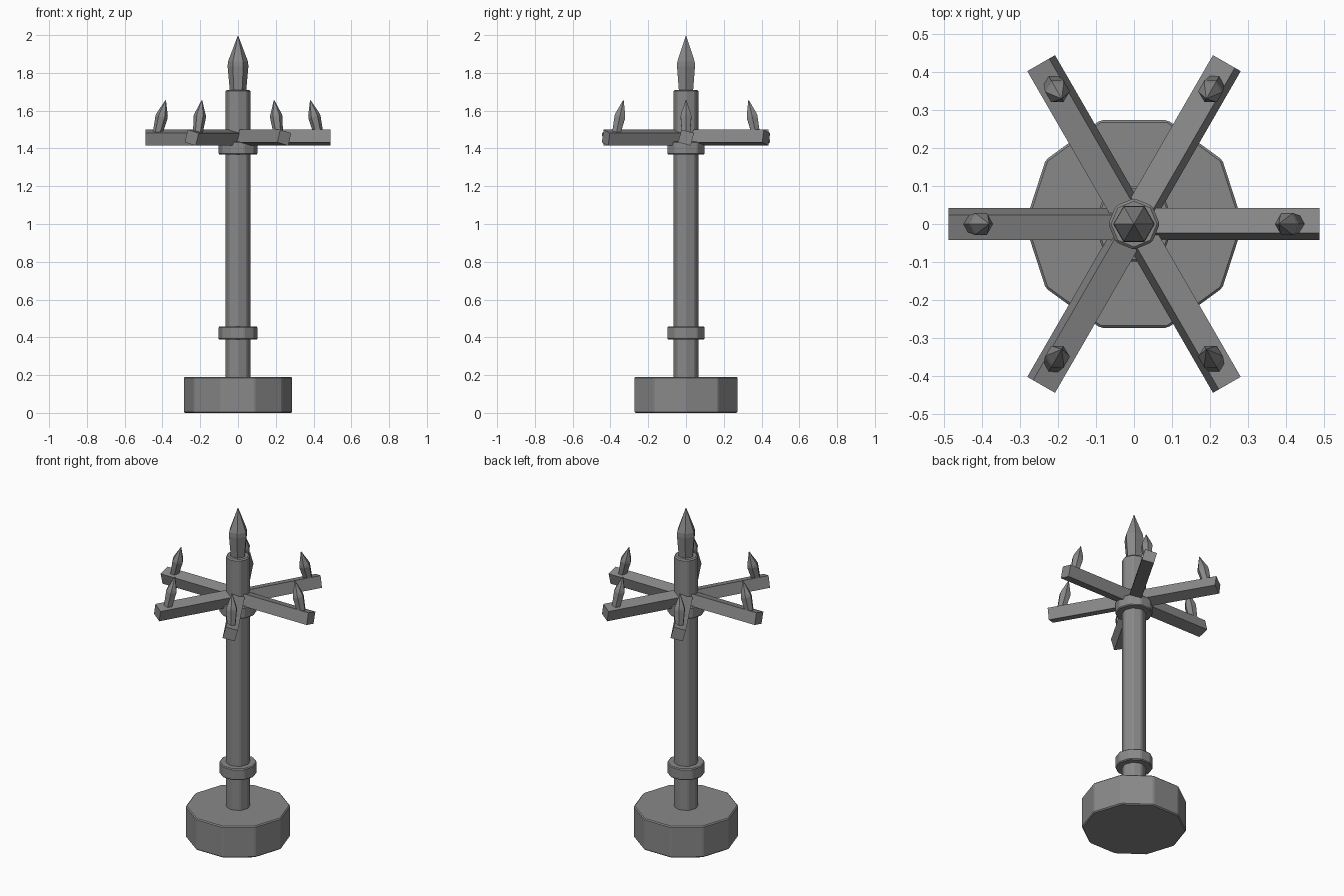
import bpy, bmesh, math
from mathutils import Matrix

if "Cube" in bpy.data.objects:
    bpy.data.objects.remove(bpy.data.objects["Cube"])

iron = bpy.data.materials.new("dark grey iron")
iron.diffuse_color = (0.25, 0.25, 0.25, 1)
iron.use_nodes = True
iron.node_tree.nodes["Principled BSDF"].inputs["Base Color"].default_value = iron.diffuse_color


def finish(name, bm, bevel=0):
    """Turn a bmesh into a flat-shaded object, with optional chamfered edges."""
    bmesh.ops.recalc_face_normals(bm, faces=bm.faces)
    mesh = bpy.data.meshes.new(name)
    bm.to_mesh(mesh)
    bm.free()
    mesh.materials.append(iron)
    obj = bpy.data.objects.new(name, mesh)
    bpy.context.collection.objects.link(obj)
    if bevel:
        mod = obj.modifiers.new("chamfer", 'BEVEL')
        mod.width = bevel
        mod.segments = 1
    return obj


def lathe(name, profile, sides, bevel=0, matrix=Matrix()):
    """Stack polygon rings from (radius, height) pairs; radius 0 closes to a point."""
    bm = bmesh.new()
    rings = []
    for r, z in profile:
        if r == 0:
            rings.append([bm.verts.new((0, 0, z))])
        else:
            rings.append([bm.verts.new((r * math.cos(math.tau * i / sides),
                                        r * math.sin(math.tau * i / sides), z))
                          for i in range(sides)])
    for a, b in zip(rings, rings[1:]):
        for i in range(sides):
            j = (i + 1) % sides
            bm.faces.new((a[i], a[j], b[0]) if len(b) == 1 else (a[i], a[j], b[j], b[i]))
    for ring in (rings[0], rings[-1]):
        if len(ring) > 1:
            bm.faces.new(ring)
    bm.transform(matrix)
    return finish(name, bm, bevel)


# Ten-sided base and collars, eight-sided pole
lathe("base", [(0.288, 0.0), (0.288, 0.19)], 10, 0.006)
lathe("pole", [(0.068, 0.17), (0.068, 1.71)], 8, 0.007)
lathe("lower_collar", [(0.104, 0.388), (0.104, 0.457)], 10, 0.005)
lathe("upper_collar", [(0.104, 1.368), (0.104, 1.437)], 10, 0.005)

# Hexagonal finial
lathe("finial", [(0.042, 1.69), (0.055, 1.835), (0.053, 1.86), (0, 2.0)], 6)

# Six radial beams, each rolled about its length, with an inward-leaning spike
for k in range(6):
    turn = Matrix.Rotation(math.radians(60 * k), 4, 'Z')
    bm = bmesh.new()
    bmesh.ops.create_cube(bm, size=1)
    bm.transform(turn @ Matrix.Translation((0.25, 0, 1.457))
                 @ Matrix.Rotation(math.radians(-15), 4, 'X')
                 @ Matrix.Diagonal((0.48, 0.069, 0.069, 1)))
    finish(f"beam_{k + 1}", bm)
    lathe(f"spike_{k + 1}", [(0.024, 0), (0.033, 0.105), (0.03, 0.12), (0, 0.2)], 6,
          matrix=turn @ Matrix.Translation((0.43, 0, 1.465))
          @ Matrix.Rotation(math.radians(-14), 4, 'Y'))
